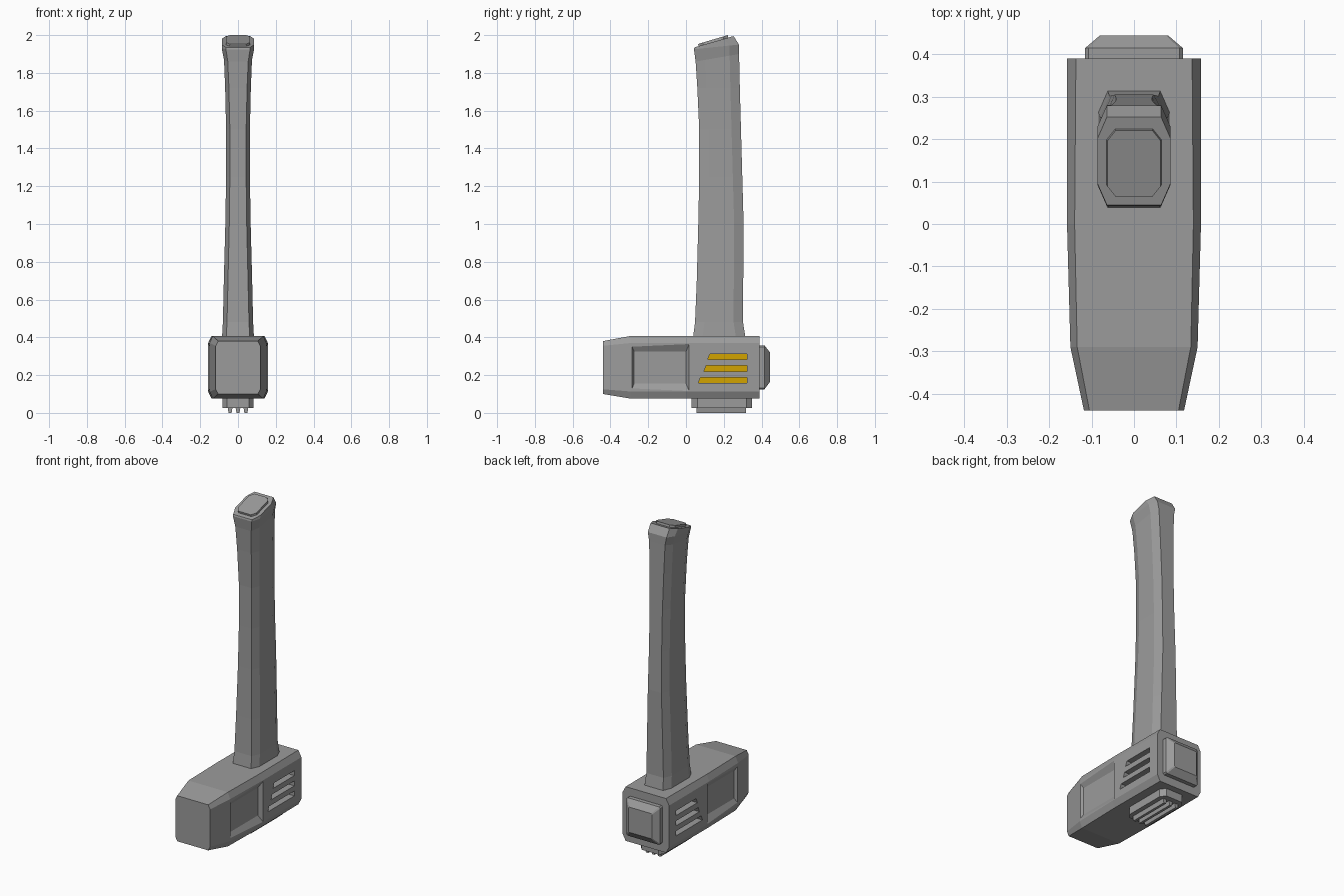
import bpy, bmesh
from mathutils import Vector

cube = bpy.data.objects.get("Cube")
if cube:
    bpy.data.objects.remove(cube, do_unlink=True)


def material(name, color):
    mat = bpy.data.materials.new(name)
    mat.use_nodes = True
    mat.diffuse_color = color
    mat.node_tree.nodes["Principled BSDF"].inputs["Base Color"].default_value = color
    return mat


GREY = material("grey", (0.33, 0.33, 0.33, 1))
YELLOW = material("yellow", (0.65, 0.37, 0.0, 1))


def loft(name, rings, mats=(GREY,)):
    """Skin a stack of equal-length closed rings and cap both ends."""
    bm = bmesh.new()
    loops = [[bm.verts.new(p) for p in ring] for ring in rings]
    n = len(loops[0])
    for a, b in zip(loops, loops[1:]):
        for i in range(n):
            j = (i + 1) % n
            bm.faces.new((a[i], a[j], b[j], b[i]))
    bm.faces.new(loops[0][::-1])
    bm.faces.new(loops[-1])
    bmesh.ops.recalc_face_normals(bm, faces=bm.faces)
    mesh = bpy.data.meshes.new(name)
    bm.to_mesh(mesh)
    bm.free()
    obj = bpy.data.objects.new(name, mesh)
    bpy.context.collection.objects.link(obj)
    for m in mats:
        mesh.materials.append(m)
    return obj


def octagon(u0, u1, v0, v1, cu, cv):
    """Rectangle with chamfered corners."""
    return [(u0 + cu, v0), (u1 - cu, v0), (u1, v0 + cv), (u1, v1 - cv),
            (u1 - cu, v1), (u0 + cu, v1), (u0, v1 - cv), (u0, v0 + cv)]


def ring_y(y, hx, z0, z1, cu, cv):
    return [(u, y, v) for u, v in octagon(-hx, hx, z0, z1, cu, cv)]


def ring_z(z, hx, y0, y1, cu, cv):
    return [(u, v, z) for u, v in octagon(-hx, hx, y0, y1, cu, cv)]


def ring_tilt(y0, z0, y1, z1, hx, cu, cv):
    slope = (z1 - z0) / (y1 - y0)
    return [(u, v, z0 + (v - y0) * slope) for u, v in octagon(-hx, hx, y0, y1, cu, cv)]


# Head with a tapered striking end
head = loft("hammer_head", [
    ring_y(-0.44, 0.118, 0.10, 0.38, 0.013, 0.025),
    ring_y(-0.29, 0.150, 0.075, 0.408, 0.016, 0.038),
    ring_y(0.0, 0.158, 0.075, 0.408, 0.018, 0.038),
    ring_y(0.39, 0.158, 0.075, 0.408, 0.021, 0.038)], (GREY, YELLOW))

# Cutters for the side panels and slanted vents
cutters = []
for s in (-1, 1):
    def quad(x, pts):
        return [(s * x, y, z) for y, z in pts]

    def rect(y0, y1, z0, z1):
        return [(y0, z0), (y1, z0), (y1, z1), (y0, z1)]

    cutters.append(loft("panel_cutter", [
        quad(0.135, rect(-0.275, 0.0, 0.155, 0.325)),
        quad(0.160, rect(-0.292, 0.018, 0.113, 0.367))]))
    for z, y in ((0.158, 0.065), (0.220, 0.095), (0.283, 0.115)):
        outline = [(y, z), (0.322, z), (0.322, z + 0.03), (y + 0.012, z + 0.03)]
        cutters.append(loft("vent_cutter", [quad(0.09, outline), quad(0.2, outline)]))

bpy.context.view_layer.objects.active = head
for c in cutters:
    c.hide_render = True
    mod = head.modifiers.new("cut", "BOOLEAN")
    mod.operation = "DIFFERENCE"
    mod.solver = "EXACT"
    mod.object = c
    bpy.ops.object.modifier_apply(modifier=mod.name)
    bpy.data.objects.remove(c, do_unlink=True)

# Vent floors are yellow
for f in head.data.polygons:
    deep = abs(abs(f.center.x) - 0.09) < 0.005 and abs(f.normal.x) > 0.9
    f.material_index = 1 if deep else 0

# Bevelled plate on the rear of the head
loft("rear_cap", [
    ring_y(0.38, 0.115, 0.125, 0.358, 0.008, 0.008),
    ring_y(0.415, 0.115, 0.125, 0.358, 0.008, 0.008),
    ring_y(0.445, 0.08, 0.165, 0.32, 0.005, 0.005)])

# Handle, gently curved, flaring at both ends
loft("handle", [
    ring_z(0.39, 0.085, 0.036, 0.316, 0.022, 0.05),
    ring_z(0.48, 0.080, 0.048, 0.302, 0.022, 0.05),
    ring_z(0.70, 0.075, 0.057, 0.303, 0.022, 0.05),
    ring_z(1.00, 0.067, 0.065, 0.305, 0.021, 0.05),
    ring_z(1.25, 0.063, 0.070, 0.298, 0.020, 0.05),
    ring_z(1.50, 0.063, 0.070, 0.291, 0.020, 0.05),
    ring_z(1.72, 0.068, 0.060, 0.285, 0.020, 0.05),
    ring_tilt(0.051, 1.86, 0.281, 1.90, 0.074, 0.020, 0.05),
    ring_tilt(0.042, 1.925, 0.280, 1.95, 0.086, 0.022, 0.05),
    ring_tilt(0.045, 1.935, 0.252, 1.995, 0.086, 0.022, 0.05)])

# Raised plate on the slanted handle end
loft("handle_end_plate", [
    ring_tilt(0.068, 1.935, 0.225, 1.982, 0.065, 0.02, 0.025),
    ring_tilt(0.064, 1.953, 0.221, 2.000, 0.063, 0.02, 0.025)])

# Collar and ribs below the head
loft("bottom_collar", [
    ring_z(0.09, 0.082, 0.03, 0.35, 0.025, 0.03),
    ring_z(0.027, 0.082, 0.03, 0.35, 0.025, 0.03)])
for x in (-0.042, 0.0, 0.042):
    loft("bottom_rib", [
        [(x + u * w, y, z) for u, y in ((-1, 0.055), (1, 0.055), (1, 0.318), (-1, 0.318))]
        for z, w in ((0.035, 0.014), (0.0, 0.008))])
